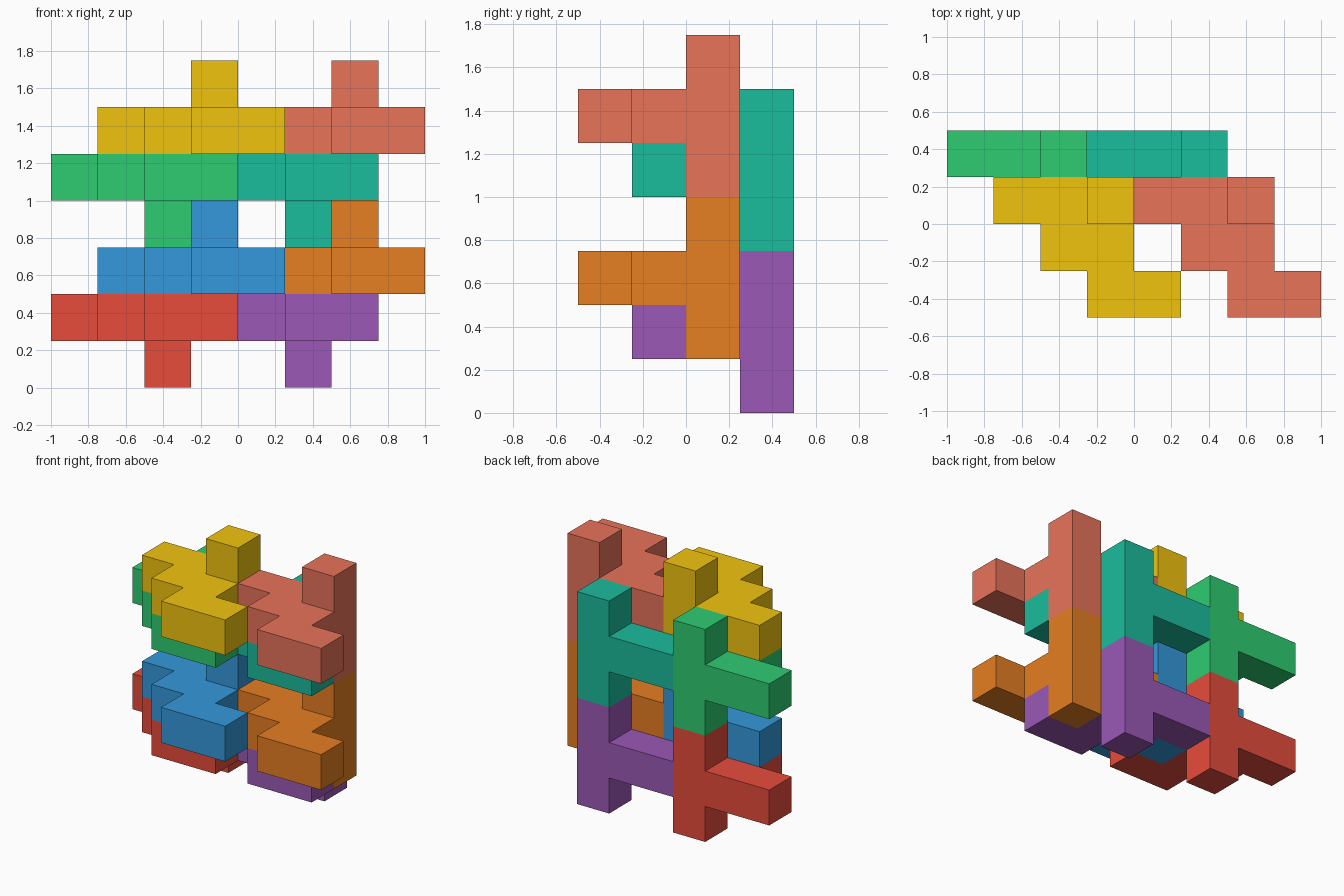
import bpy, bmesh
from mathutils import Vector

if "Cube" in bpy.data.objects:
    bpy.data.objects.remove(bpy.data.objects["Cube"])

U = 0.25  # cell size

# One interlocking piece: stepped flat layer plus a peg up and down
PIECE = [(0, 3, 1), (1, 3, 1), (2, 3, 1),
         (1, 2, 1), (2, 2, 1),
         (2, 1, 1), (3, 1, 1),
         (2, 3, 0), (2, 3, 2)]
DIRS = [(1, 0, 0), (-1, 0, 0), (0, 1, 0), (0, -1, 0), (0, 0, 1), (0, 0, -1)]


def srgb(h):
    c = [int(h[i:i + 2], 16) / 255 for i in (0, 2, 4)]
    return [v / 12.92 if v <= 0.04045 else ((v + 0.055) / 1.055) ** 2.4 for v in c] + [1]


def build_piece(name, offset, colour):
    cells = {tuple(a + b for a, b in zip(c, offset)) for c in PIECE}
    bm = bmesh.new()
    for c in cells:
        centre = Vector(c) + Vector((0.5, 0.5, 0.5))
        for d in DIRS:
            if tuple(a + b for a, b in zip(c, d)) in cells:
                continue  # inner face
            n = Vector(d)
            u = Vector((d[1], d[2], d[0]))
            v = n.cross(u)
            corners = [(-1, -1), (1, -1), (1, 1), (-1, 1)]
            pts = [(centre + (n + u * s + v * t) * 0.5) * U - Vector((1, 0.5, 0))
                   for s, t in corners]
            bm.faces.new([bm.verts.new(p) for p in pts])
    bmesh.ops.remove_doubles(bm, verts=bm.verts, dist=1e-4)
    bmesh.ops.dissolve_limit(bm, angle_limit=0.01, verts=bm.verts, edges=bm.edges)
    bmesh.ops.recalc_face_normals(bm, faces=bm.faces)
    mesh = bpy.data.meshes.new(name)
    bm.to_mesh(mesh)
    bm.free()
    mat = bpy.data.materials.new(name + "_colour")
    mat.diffuse_color = srgb(colour)
    mat.use_nodes = True
    mat.node_tree.nodes["Principled BSDF"].inputs["Base Color"].default_value = mat.diffuse_color
    mesh.materials.append(mat)
    bpy.context.collection.objects.link(bpy.data.objects.new(name, mesh))


# Pieces stack on a lattice: sideways by 3, diagonally by (1, -1, 1), upwards by 3
NAMES = [("red", "e74c3c"), ("purple", "9b59b6"), ("blue", "3498db"), ("orange", "e67e22"),
         ("green", "2ecc71"), ("teal", "1abc9c"), ("yellow", "f1c40f"), ("salmon", "e8735a")]
for i, (name, colour) in enumerate(NAMES):
    side, diag, up = i % 2, i // 2 % 2, i // 4
    build_piece(name + "_piece", (3 * side + diag, -diag, diag + 3 * up), colour)
